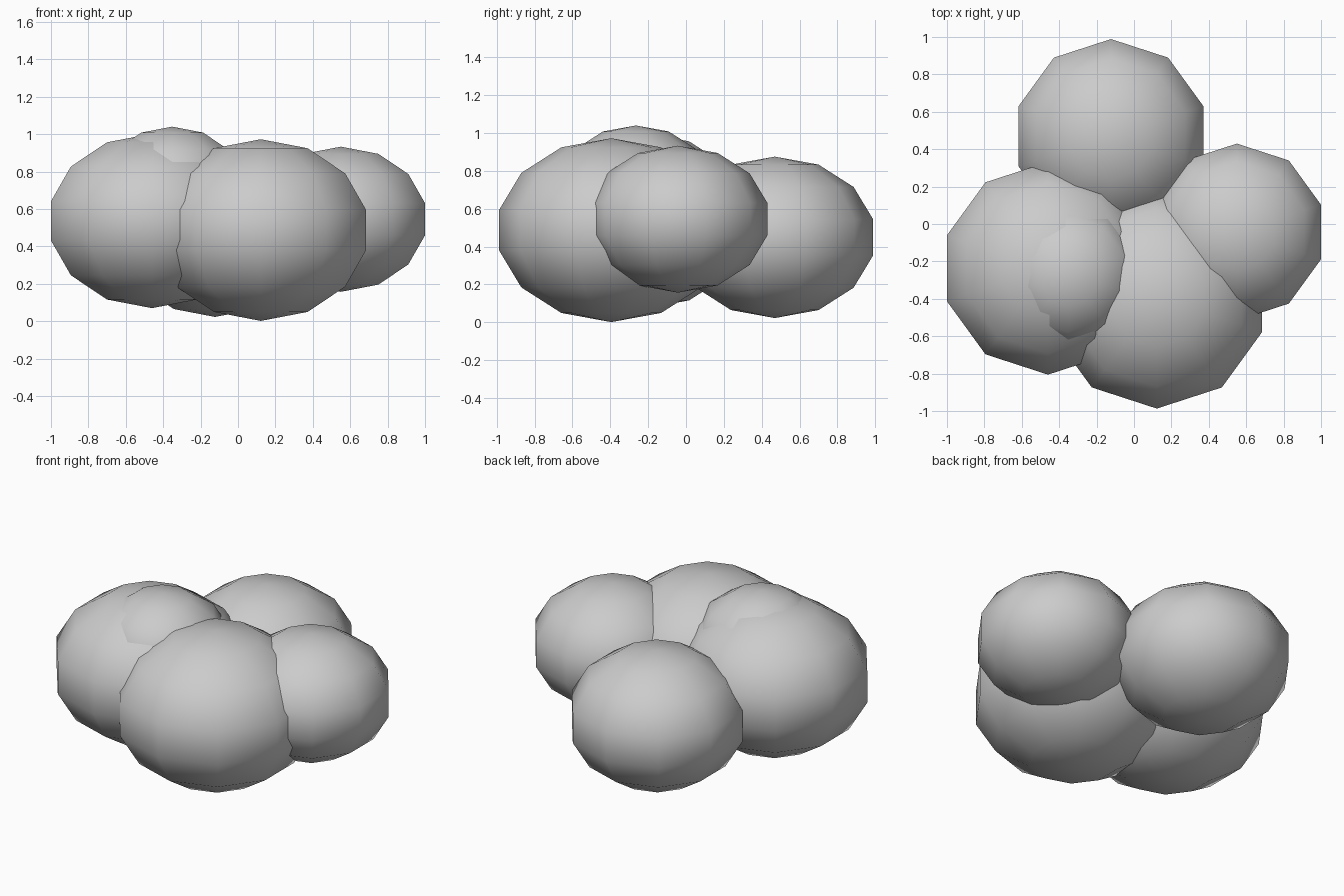
import bpy, bmesh
from math import sin, cos, pi, tau

if "Cube" in bpy.data.objects:
    bpy.data.objects.remove(bpy.data.objects["Cube"])

SEGMENTS, RINGS, SQUASH = 10, 7, 0.8


def puff(name, center, r):
    """Low-poly squashed ball: a half-circle profile spun about z."""
    bm = bmesh.new()
    arc = [bm.verts.new((0, r * sin(pi * i / RINGS), r * SQUASH * cos(pi * i / RINGS)))
           for i in range(RINGS + 1)]
    edges = [bm.edges.new(pair) for pair in zip(arc, arc[1:])]
    bmesh.ops.spin(bm, geom=arc + edges, cent=(0, 0, 0), axis=(0, 0, 1),
                   angle=tau, steps=SEGMENTS, use_duplicate=False)
    bmesh.ops.remove_doubles(bm, verts=bm.verts[:], dist=0.001)
    bmesh.ops.recalc_face_normals(bm, faces=bm.faces[:])
    for f in bm.faces:
        f.smooth = True
    mesh = bpy.data.meshes.new(name)
    bm.to_mesh(mesh)
    bm.free()
    ob = bpy.data.objects.new(name, mesh)
    ob.location = center
    bpy.context.collection.objects.link(ob)
    return ob


# Overlapping puffs of the cluster
puff("front_puff", (0.122, -0.395, 0.487), 0.607)
puff("left_puff", (-0.46, -0.237, 0.536), 0.583)
puff("back_puff", (-0.123, 0.469, 0.449), 0.533)
puff("right_puff", (0.55, -0.043, 0.545), 0.485)
puff("top_puff", (-0.352, -0.265, 0.72), 0.40)
